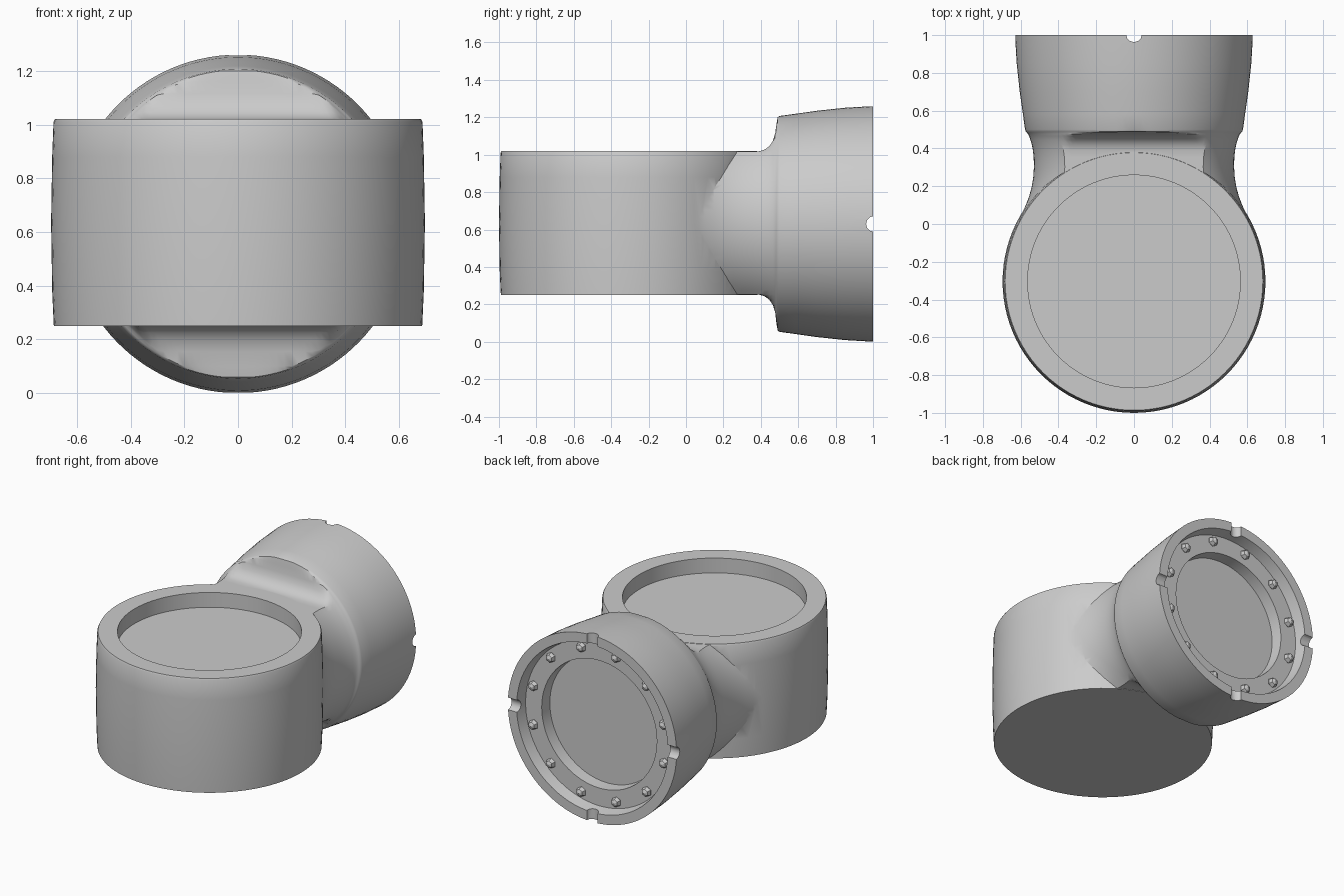
import bpy, bmesh
from math import pi, sin, cos, asin, radians

if "Cube" in bpy.data.objects:
    bpy.data.objects.remove(bpy.data.objects["Cube"])

CZ = 0.63          # height of the horizontal axis
CY = -0.304        # centre of the upright barrel


def make_object(name, rings):
    """Skin a list of equal-length point rings and cap both ends."""
    bm = bmesh.new()
    rows = [[bm.verts.new(p) for p in ring] for ring in rings]
    n = len(rows[0])
    for a, b in zip(rows, rows[1:]):
        for i in range(n):
            j = (i + 1) % n
            bm.faces.new((a[i], a[j], b[j], b[i]))
    bm.faces.new(rows[0])
    bm.faces.new(rows[-1])
    bmesh.ops.recalc_face_normals(bm, faces=bm.faces)
    me = bpy.data.meshes.new(name)
    bm.to_mesh(me)
    bm.free()
    ob = bpy.data.objects.new(name, me)
    bpy.context.collection.objects.link(ob)
    return ob


def lathe(name, profile, n=96):
    return make_object(name, [[(r * cos(2 * pi * i / n), CY + r * sin(2 * pi * i / n), z)
                               for i in range(n)] for r, z in profile])


def section(y, r, h, half=0.383):
    """Circle in the XZ plane, trimmed flat above and below at height h."""
    a = asin(min(1, half / r))
    side = [-a + 2 * a * i / 24 for i in range(24)]
    top = [a + (pi - 2 * a) * i / 32 for i in range(32)]
    angles = side + top + [t + pi for t in side + top]
    return [(r * cos(t), y, CZ + 0.005 * (h < 0.5) + max(-h, min(h, r * sin(t)))) for t in angles]


def boolean(ob, tool, operation):
    m = ob.modifiers.new("cut", 'BOOLEAN')
    m.operation, m.object, m.solver = operation, tool, 'EXACT'
    bpy.context.view_layer.objects.active = ob
    bpy.ops.object.modifier_apply(modifier=m.name)
    bpy.data.objects.remove(tool)


# Upright barrel, very slightly bulged
body = lathe("elbow_housing", [(0.686, 0.25), (0.692, 0.38), (0.696, 0.635),
                               (0.692, 0.88), (0.687, 1.01), (0.682, 1.02)])

# Waisted neck flaring into the round flange, with its stepped socket
rows = [(-0.05, 0.64, 0.383), (0, 0.62, 0.383), (0.05, 0.596, 0.383), (0.1, 0.573, 0.383),
        (0.15, 0.554, 0.383), (0.2, 0.541, 0.383), (0.25, 0.533, 0.383), (0.3, 0.53, 0.383),
        (0.35, 0.531, 0.383), (0.39, 0.535, 0.383), (0.42, 0.541, 0.392), (0.445, 0.548, 0.41),
        (0.465, 0.555, 0.44), (0.477, 0.562, 0.48), (0.483, 0.567, 0.53), (0.49, 0.573, 0.57),
        (0.5, 0.577, 1), (0.58, 0.588, 1), (0.7, 0.605, 1), (0.85, 0.621, 1), (1.0, 0.63, 1),
        (1.0, 0.565, 1), (0.925, 0.55, 1), (0.925, 0.43, 1), (0.845, 0.425, 1)]
neck = make_object("neck_flange", [section(*r) for r in rows])

# Small notches at four sides of the flange rim
for k in range(4):
    t = k * pi / 2
    bpy.ops.mesh.primitive_cylinder_add(vertices=12, radius=0.042, depth=0.2,
                                        location=(0.62 * cos(t), 1.005, CZ + 0.62 * sin(t)),
                                        rotation=(0, pi / 2 - t, 0))
    boolean(neck, bpy.context.object, 'DIFFERENCE')

# Join, then sink the round recess in the top
boolean(body, neck, 'UNION')
boolean(body, lathe("recess_cutter", [(0.563, 0.92), (0.563, 1.2)]), 'DIFFERENCE')

bpy.ops.object.select_all(action='DESELECT')
body.select_set(True)
bpy.context.view_layer.objects.active = body
bpy.ops.object.shade_smooth_by_angle(angle=radians(32))

# Faceted bolts around the socket ledge
for k in range(12):
    t = radians(15 + 30 * k)
    bpy.ops.mesh.primitive_uv_sphere_add(segments=6, ring_count=4, radius=0.034,
                                         location=(0.505 * cos(t), 0.928, CZ + 0.505 * sin(t)),
                                         rotation=(pi / 2, 0, 0))
    bpy.context.object.name = f"bolt_{k + 1}"
